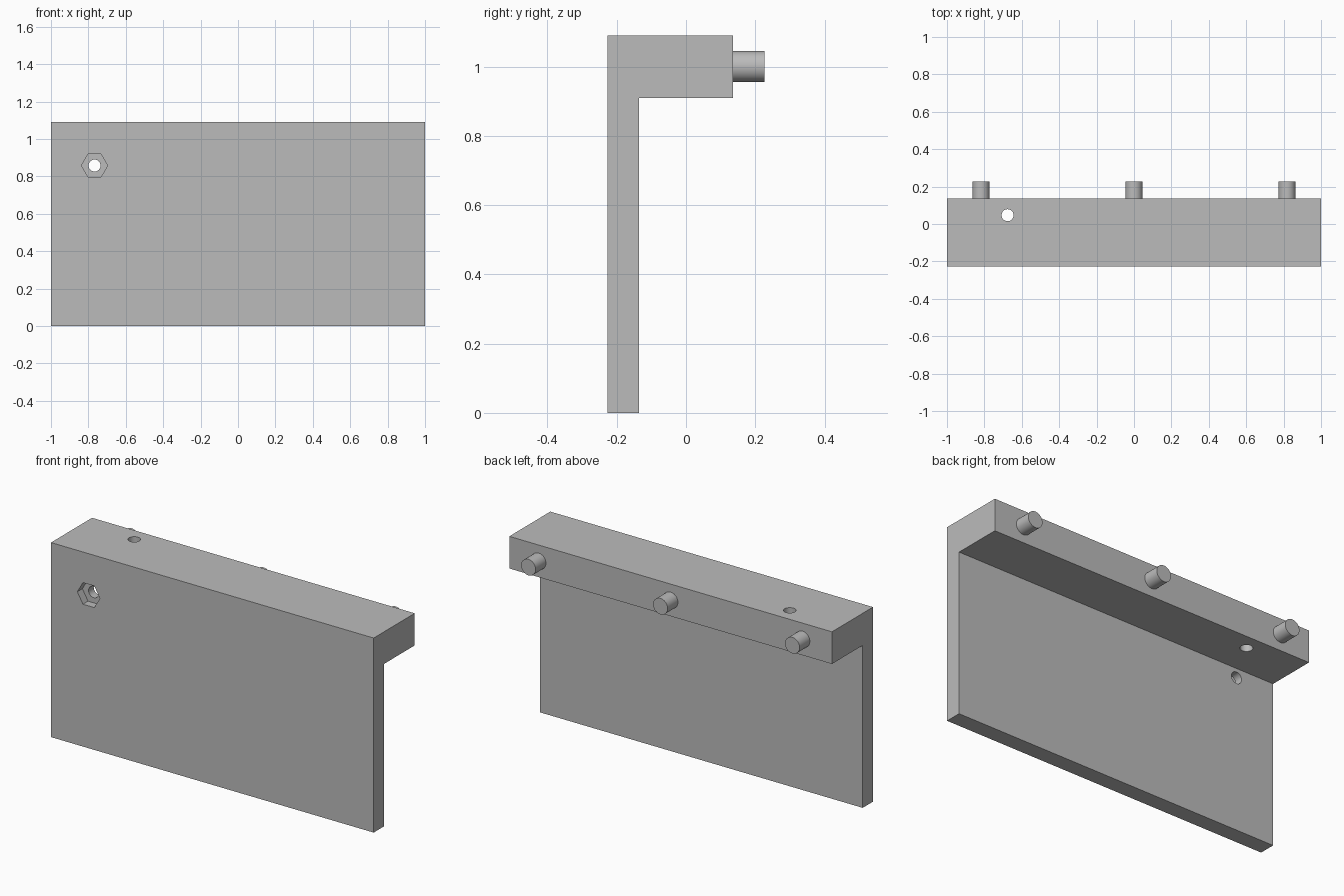
import bpy, bmesh, math
from mathutils import Matrix

cube = bpy.data.objects.get("Cube")
if cube:
    bpy.data.objects.remove(cube, do_unlink=True)

grey = bpy.data.materials.new("plain_grey")
grey.use_nodes = True
COLOR = (0.5, 0.5, 0.5, 1)
grey.diffuse_color = COLOR
grey.node_tree.nodes["Principled BSDF"].inputs["Base Color"].default_value = COLOR

FRONT, INNER, BACK, TIP = -0.227, -0.136, 0.136, 0.227
TOP, LEDGE = 1.09, 0.91


def add_object(name, bm):
    bmesh.ops.recalc_face_normals(bm, faces=bm.faces[:])
    mesh = bpy.data.meshes.new(name)
    bm.to_mesh(mesh)
    bm.free()
    mesh.materials.append(grey)
    obj = bpy.data.objects.new(name, mesh)
    bpy.context.collection.objects.link(obj)
    return obj


def prism(name, center, radius, depth, sides, along_y=True):
    bm = bmesh.new()
    turn = Matrix.Rotation(math.pi / 2, 4, "X") if along_y else Matrix()
    # A hexagon's corners point along x
    spin = Matrix.Rotation(math.pi / 2, 4, "Z")
    bmesh.ops.create_cone(bm, cap_ends=True, segments=sides, radius1=radius,
                          radius2=radius, depth=depth,
                          matrix=Matrix.Translation(center) @ turn @ spin)
    return add_object(name, bm)


def smooth(obj):
    bpy.ops.object.select_all(action="DESELECT")
    obj.select_set(True)
    bpy.context.view_layer.objects.active = obj
    bpy.ops.object.shade_smooth_by_angle(angle=math.radians(30))


# Angle bracket: L profile extruded along x
profile = [(FRONT, 0), (INNER, 0), (INNER, LEDGE), (BACK, LEDGE), (BACK, TOP), (FRONT, TOP)]
bm = bmesh.new()
face = bm.faces.new([bm.verts.new((-1, y, z)) for y, z in profile])
extruded = bmesh.ops.extrude_face_region(bm, geom=[face])["geom"]
bmesh.ops.translate(bm, vec=(2, 0, 0),
                    verts=[v for v in extruded if isinstance(v, bmesh.types.BMVert)])
bracket = add_object("angle_bracket", bm)

# Bolt hole with hexagonal nut pocket, and the vertical hole through the flange
cutters = [
    prism("bolt_hole_cutter", (-0.767, -0.18, 0.858), 0.032, 0.2, 48),
    prism("nut_pocket_cutter", (-0.767, FRONT, 0.858), 0.07, 0.09, 6),
    prism("flange_hole_cutter", (-0.676, 0.047, 1.0), 0.032, 0.4, 48, False),
]
# Hexagon corners start on y before the spin, so check the pocket points along x
for cutter in cutters:
    mod = bracket.modifiers.new(cutter.name, "BOOLEAN")
    mod.operation = "DIFFERENCE"
    mod.solver = "EXACT"
    mod.object = cutter
bpy.context.view_layer.update()
cut_mesh = bpy.data.meshes.new_from_object(
    bracket.evaluated_get(bpy.context.evaluated_depsgraph_get()))
bracket.modifiers.clear()
bracket.data = cut_mesh
for cutter in cutters:
    bpy.data.objects.remove(cutter, do_unlink=True)
smooth(bracket)

# Locating pegs on the back of the flange
for name, x in (("right_peg", -0.818), ("middle_peg", 0), ("left_peg", 0.818)):
    smooth(prism(name, (x, (BACK + TIP) / 2, 1.0), 0.045, TIP - BACK, 48))
